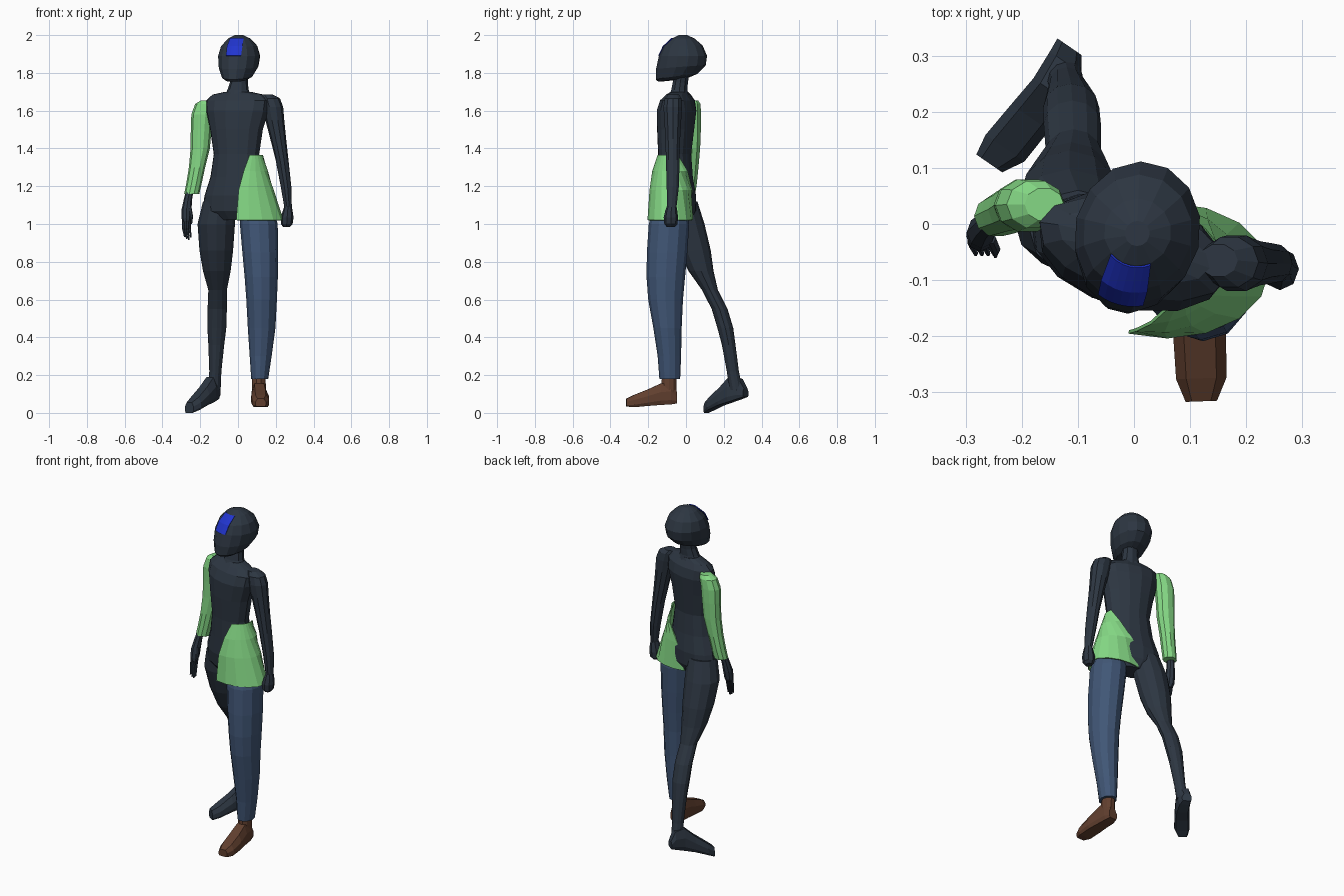
import bpy, bmesh, math
from mathutils import Vector


def material(name, rgb):
    m = bpy.data.materials.new(name)
    m.diffuse_color = (*rgb, 1)
    return m


SUIT = material("dark suit", (0.026, 0.037, 0.054))
GREEN = material("light green", (0.235, 0.69, 0.235))
DENIM = material("denim blue", (0.052, 0.093, 0.18))
BROWN = material("brown leather", (0.12, 0.05, 0.028))
BLUE = material("bright blue", (0.015, 0.035, 0.62))


def skin(name, loops, mat, closed=True, thick=0.0):
    """Join point loops into a flat-faced surface."""
    bm = bmesh.new()
    rows = [[bm.verts.new(p) for p in loop] for loop in loops]
    n = len(rows[0])
    for a, b in zip(rows, rows[1:]):
        for i in range(n if closed else n - 1):
            j = (i + 1) % n
            bm.faces.new((a[i], a[j], b[j], b[i]))
    if closed:
        bm.faces.new(rows[0])
        bm.faces.new(rows[-1])
    bmesh.ops.recalc_face_normals(bm, faces=bm.faces)
    me = bpy.data.meshes.new(name)
    bm.to_mesh(me)
    bm.free()
    me.materials.append(mat)
    ob = bpy.data.objects.new(name, me)
    bpy.context.collection.objects.link(ob)
    if thick:
        s = ob.modifiers.new("thickness", "SOLIDIFY")
        s.thickness = thick
        s.offset = 0
    return ob


def oval(cx, cy, z, rx, ry, yaw=0, a0=0, a1=360, n=12, tilt=0):
    """Horizontal oval loop, or an open arc of it; tilt raises the back."""
    full = a1 - a0 == 360
    c, s = math.cos(math.radians(yaw)), math.sin(math.radians(yaw))
    pts = []
    for i in range(n if full else n + 1):
        a = math.radians(a0 + (a1 - a0) * i / n)
        x, y = rx * math.cos(a), ry * math.sin(a)
        pts.append(Vector((cx + c * x - s * y, cy + s * x + c * y, z + tilt * math.sin(a))))
    return pts


def limb(name, rings, mat, yaw=0, n=12):
    return skin(name, [oval(*r, yaw=yaw, n=n) for r in rings], mat)


def foot(name, rings, mat):
    """Rings run heel to toe: x, y, bottom, top, half width."""
    d = Vector(rings[-1][:2]) - Vector(rings[0][:2])
    d.normalize()
    side = Vector((-d.y, d.x, 0))
    shape = [(-.8, 0), (.8, 0), (1, .2), (1, .6), (.6, 1), (-.6, 1), (-1, .6), (-1, .2)]
    loops = [[Vector((x, y, b + v * (t - b))) + side * (u * w) for u, v in shape]
             for x, y, b, t, w in rings]
    return skin(name, loops, mat)


# torso and neck, turned towards -x
limb("torso", [
    (-.005, -.04, 1.02, .12, .06), (-.01, -.045, 1.07, .185, .09),
    (-.012, -.05, 1.15, .172, .098), (-.008, -.057, 1.25, .143, .09),
    (-.008, -.06, 1.37, .125, .085), (-.008, -.055, 1.5, .145, .095),
    (-.003, -.05, 1.6, .172, .1), (.0, -.045, 1.655, .175, .082),
    (.0, -.04, 1.685, .14, .055), (.0, -.035, 1.7, .07, .045)], SUIT, yaw=-16, n=14)
limb("neck", [(0, -.04, 1.66, .08, .06), (0, -.035, 1.71, .056, .045),
              (.005, -.03, 1.75, .047, .042), (.01, -.02, 1.82, .05, .045)], SUIT, n=10)

# helmet: front y, front z, back y, back z, half width
YAW = -14


def head_ring(f, fz, b, bz, w, grow=0.0, **kw):
    cy = (f + b) / 2
    t = math.radians(YAW)
    return oval(.01 - math.sin(t) * cy, math.cos(t) * cy, (fz + bz) / 2 + grow / 2, w + grow,
                (b - f) / 2 + grow, yaw=YAW, tilt=(bz - fz) / 2, **kw)


HEAD = [(-.15, 1.753, .0, 1.77, .055), (-.163, 1.765, .06, 1.795, .08),
        (-.161, 1.82, .105, 1.84, .104), (-.145, 1.89, .112, 1.89, .112),
        (-.12, 1.94, .088, 1.945, .097), (-.075, 1.982, .045, 1.982, .06),
        (-.04, 2.0, .005, 2.0, .022)]
skin("helmet", [head_ring(*r, n=14) for r in HEAD], SUIT)
# plain coloured patch on the forehead
skin("forehead_patch", [head_ring(*r, grow=.002, a0=-90 - h, a1=-90 + h, n=6)
                        for r, h in zip(HEAD[3:6], (21, 25, 36))],
     BLUE, closed=False, thick=.004)

# bare-suit arm with fist
limb("right_arm", [
    (.15, -.065, 1.685, .035, .03), (.17, -.068, 1.665, .052, .047),
    (.183, -.07, 1.62, .056, .052), (.195, -.07, 1.55, .05, .047),
    (.213, -.07, 1.45, .042, .041), (.233, -.07, 1.34, .034, .038),
    (.254, -.07, 1.2, .028, .034), (.265, -.075, 1.09, .02, .026)], SUIT, n=10)
limb("right_fist", [
    (.265, -.075, 1.1, .018, .024), (.263, -.078, 1.07, .026, .032),
    (.26, -.08, 1.035, .034, .038), (.258, -.08, 1.0, .031, .035),
    (.256, -.08, .985, .018, .022)], SUIT, n=8)

# sleeved arm with open hand
limb("left_sleeve", [
    (-.16, .035, 1.655, .035, .03), (-.175, .035, 1.635, .052, .044),
    (-.19, .033, 1.58, .057, .049), (-.195, .034, 1.5, .055, .047),
    (-.2, .032, 1.4, .051, .045), (-.217, .026, 1.3, .043, .042),
    (-.232, .02, 1.22, .041, .04), (-.245, .014, 1.16, .04, .037)], GREEN, n=10)
limb("left_hand", [
    (-.255, .008, 1.18, .02, .022), (-.265, -.003, 1.13, .022, .024),
    (-.272, -.014, 1.08, .026, .029), (-.274, -.022, 1.03, .025, .027),
    (-.273, -.027, 1.01, .018, .02)], SUIT, n=8)
for i in range(4):
    x, drop = -.29 + .011 * i, (.012, 0, -.005, .008)[i]
    limb(f"left_finger_{i + 1}", [
        (x, -.022, 1.04, .007, .011), (x, -.034, .98, .007, .009),
        (x + .008, -.052, .92 + drop, .004, .006)], SUIT, n=6)
limb("left_thumb", [(-.255, -.025, 1.09, .009, .01), (-.246, -.045, 1.04, .008, .009),
                    (-.247, -.056, 1.0, .004, .005)], SUIT, n=6)

# half shirt tail wrapping the right hip, its edges widening towards the hem
TAIL = [(.0, -.068, 1.365, .13, .09, -62, 15), (.018, -.074, 1.28, .138, .102, -85, 52),
        (.035, -.08, 1.18, .152, .111, -102, 90), (.058, -.083, 1.02, .18, .118, -112, 112)]
skin("shirt_tail", [oval(*r[:5], a0=r[5], a1=r[6], n=10) for r in TAIL],
     GREEN, closed=False, thick=.006)

# trailing suit leg
limb("left_leg", [
    (-.1, -.015, 1.12, .085, .075), (-.115, .008, 1.0, .099, .09),
    (-.115, .046, .86, .089, .085), (-.112, .08, .75, .073, .066),
    (-.108, .127, .65, .049, .042), (-.11, .178, .55, .051, .042),
    (-.112, .208, .45, .05, .042), (-.115, .226, .36, .042, .036),
    (-.12, .248, .22, .032, .032), (-.125, .266, .12, .033, .035)], SUIT)
foot("left_foot", [
    (-.115, .316, .085, .13, .026), (-.122, .288, .075, .18, .034),
    (-.148, .238, .058, .19, .038), (-.185, .19, .042, .135, .041),
    (-.23, .135, .016, .082, .042), (-.258, .108, 0, .055, .028)], SUIT)

# leading trouser leg and shoe
limb("right_trouser_leg", [
    (.1, -.085, 1.08, .085, .09), (.11, -.09, 1.0, .1, .107),
    (.118, -.1, .85, .095, .107), (.123, -.107, .72, .088, .102),
    (.125, -.108, .6, .081, .092), (.125, -.098, .45, .073, .075),
    (.12, -.088, .3, .058, .062), (.115, -.086, .18, .045, .055)], DENIM)
limb("right_ankle", [(.11, -.088, .22, .036, .04), (.11, -.09, .15, .037, .042),
                     (.11, -.09, .09, .037, .042)], BROWN, n=10)
foot("right_shoe", [
    (.11, -.048, .05, .11, .028), (.11, -.08, .045, .16, .038),
    (.113, -.135, .042, .155, .041), (.117, -.2, .037, .125, .047),
    (.12, -.275, .03, .095, .045), (.12, -.316, .034, .075, .028)], BROWN)
